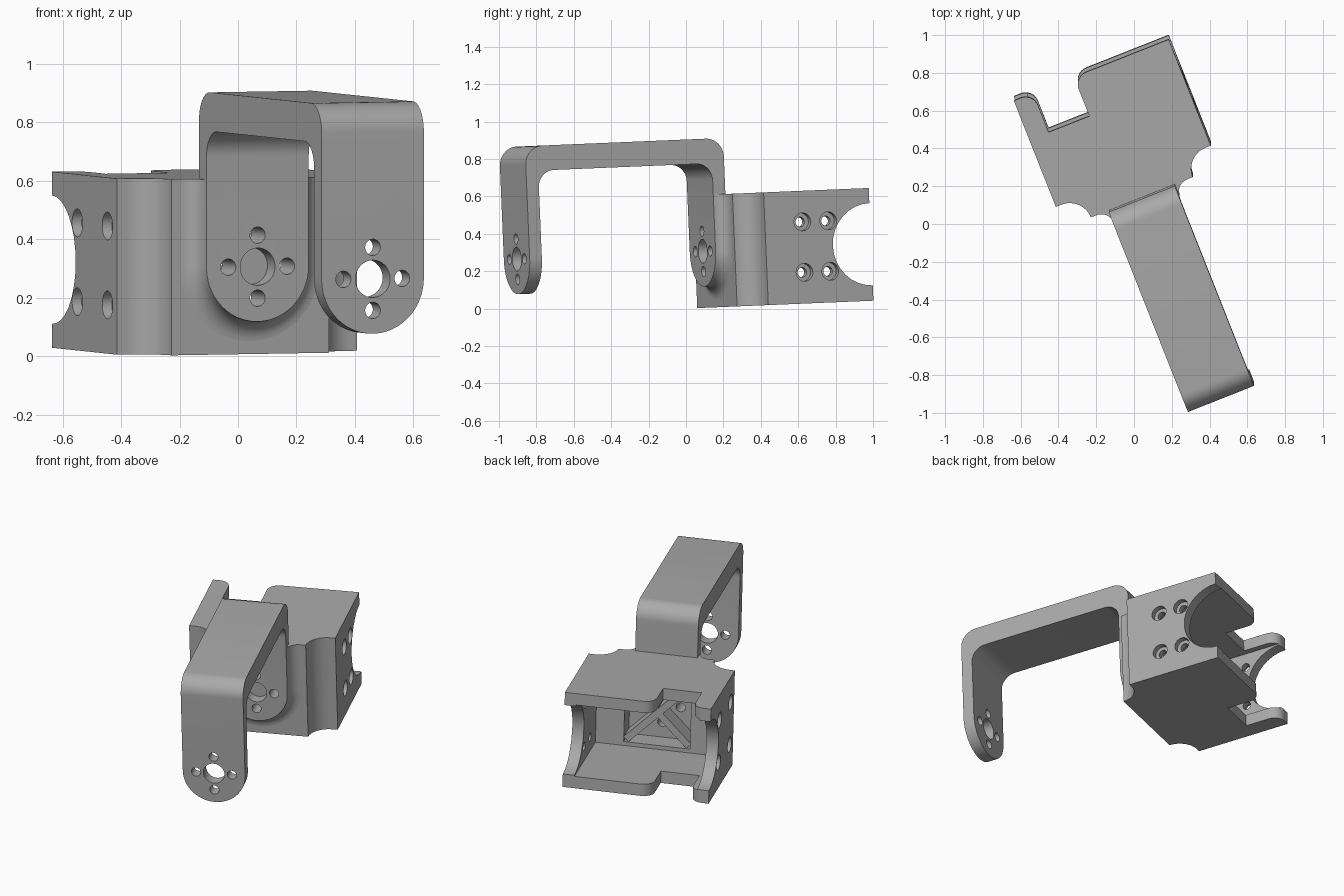
import bpy, bmesh
from math import sin, cos, pi, radians
from mathutils import Matrix

cube = bpy.data.objects.get("Cube")
if cube:
    bpy.data.objects.remove(cube, do_unlink=True)

grey = bpy.data.materials.new("grey_plastic")
grey.use_nodes = True
colour = (0.4, 0.4, 0.4, 1)
grey.diffuse_color = colour
grey.node_tree.nodes["Principled BSDF"].inputs["Base Color"].default_value = colour

POSE = Matrix.Rotation(radians(2.4), 4, 'X') @ Matrix.Rotation(radians(21.6), 4, 'Z')
MID_X, MID_Z = 0.1, 0.302           # shared axis of bracket and housing
LEFT, RIGHT = -0.342, 0.54          # housing sides
FRONT, BACK, TOP = 0.14, 0.865, 0.603
ARM_R = 0.188                       # half width of the arm
FACE, END = 0.07, -1.0              # inner face of the rear leg, far end of arm


def arc(cx, cy, r, a0, a1, n=12):
    angles = [radians(a0 + (a1 - a0) * i / n) for i in range(n + 1)]
    return [(cx + r * cos(a), cy + r * sin(a)) for a in angles]


def place(axis, p, d):
    a, b = p
    return {'x': (d, a, b), 'y': (a, d, b), 'z': (a, b, d)}[axis]


def make(name, bm):
    bmesh.ops.recalc_face_normals(bm, faces=bm.faces)
    mesh = bpy.data.meshes.new(name)
    bm.to_mesh(mesh)
    bm.free()
    mesh.materials.append(grey)
    ob = bpy.data.objects.new(name, mesh)
    bpy.context.collection.objects.link(ob)
    return ob


def prism(name, pts, axis, d0, d1):
    bm = bmesh.new()
    lo = [bm.verts.new(place(axis, p, d0)) for p in pts]
    hi = [bm.verts.new(place(axis, p, d1)) for p in pts]
    bm.faces.new(lo)
    bm.faces.new(hi)
    n = len(pts)
    for i in range(n):
        j = (i + 1) % n
        bm.faces.new((lo[i], lo[j], hi[j], hi[i]))
    return make(name, bm)


def rect(a0, a1, b0, b1):
    return [(a0, b0), (a1, b0), (a1, b1), (a0, b1)]


def rod(axis, a, b, r, d0, d1):
    return prism("cutter", arc(a, b, r, 0, 360, 32)[:-1], axis, d0, d1)


def combine(ob, tool, operation='DIFFERENCE'):
    mod = ob.modifiers.new("cut", 'BOOLEAN')
    mod.operation, mod.object, mod.solver = operation, tool, 'EXACT'
    graph = bpy.context.evaluated_depsgraph_get()
    mesh = bpy.data.meshes.new_from_object(ob.evaluated_get(graph))
    ob.modifiers.clear()
    ob.data = mesh
    bpy.data.objects.remove(tool, do_unlink=True)


def bolt_circle(ob, d0, d1):
    for i in range(4):
        a = i * pi / 2
        combine(ob, rod('y', MID_X + 0.108 * cos(a), MID_Z + 0.108 * sin(a), 0.028, d0, d1))


# Housing: outline with scooped front corners and a notched, open back
outline = [(LEFT, 0.26)] + arc(-0.31, FRONT, 0.12, 90, 0)
outline += arc(0.51, FRONT, 0.12, 180, 90) + [(RIGHT, 0.26), (RIGHT, BACK)]
outline += arc(0.07, 0.795, 0.07, 90, 180) + [(0, 0.642), (-0.232, 0.642)]
outline += arc(-0.302, 0.795, 0.07, 0, 90) + [(LEFT, BACK)]
housing = prism("housing", outline, 'z', 0, TOP)

# Cavity, front wall pocket and half-round side openings
combine(housing, prism("cutter", rect(-0.27, 0.47, 0.075, 0.53), 'y', 0.33, 1))
combine(housing, prism("cutter", rect(-0.1, 0.3, 0.1, 0.5), 'y', 0.2, 0.4))
combine(housing, rod('x', BACK, MID_Z, 0.22, -0.5, -0.225))
combine(housing, rod('x', BACK, MID_Z, 0.22, 0.44, 0.7))

# Counterbored screw holes in both sides
for ys, edge, inward in (((0.35, 0.63), LEFT, 1), ((0.476, 0.624), RIGHT, -1)):
    for y in ys:
        for z in (MID_Z - 0.135, MID_Z + 0.135):
            combine(housing, rod('x', y, z, 0.048, edge - inward * 0.1, edge + inward * 0.035))
            combine(housing, rod('x', y, z, 0.026, edge - inward * 0.1, edge + inward * 0.12))
bolt_circle(housing, 0, 0.28)
parts = [housing]

# Crossed ribs in the pocket
for side in (-1, 1):
    bar = []
    for t, s in ((-1, -1), (1, -1), (1, 1), (-1, 1)):
        along, across = t * 0.19, s * 0.015
        bar.append((MID_X + along - side * across, MID_Z + side * along + across))
    parts.append(prism("cross_rib", bar, 'y', 0.19, 0.32))

# U-shaped arm, rounded to a half circle at the leg ends
top, under = 0.903, 0.77
profile = [(END, 0)] + arc(END + 0.1, top - 0.1, 0.1, 180, 90)
profile += arc(FRONT - 0.1, top - 0.1, 0.1, 90, 0) + [(FRONT, 0), (FACE, 0)]
profile += arc(FACE - 0.09, under - 0.09, 0.09, 0, 90)
profile += arc(END + 0.16, under - 0.09, 0.09, 90, 180) + [(END + 0.07, 0)]
arm = prism("arm", profile, 'x', MID_X - 0.3, MID_X + 0.3)
stadium = arc(MID_X, MID_Z, ARM_R, 180, 360, 40)
stadium += [(MID_X + ARM_R, 1.2), (MID_X - ARM_R, 1.2)]
combine(arm, prism("cutter", stadium, 'y', -1.2, 0.3), 'INTERSECT')
for d0, d1 in ((END - 0.1, END + 0.12), (FACE - 0.1, FRONT + 0.05)):
    combine(arm, rod('y', MID_X, MID_Z, 0.064, d0, d1))
    bolt_circle(arm, d0, d1)
parts.append(arm)

# Concave blend between the rear leg and the housing front
bm = bmesh.new()
rows = []
R = FRONT - FACE
for i in range(9):
    a = i / 8 * pi / 2
    r, y = ARM_R + R * (1 - sin(a)), FRONT - R * (1 - cos(a))
    path = [(MID_X - r, TOP)] + arc(MID_X, MID_Z, r, 180, 360, 40) + [(MID_X + r, TOP)]
    rows.append([bm.verts.new(place('y', p, y)) for p in path])
for r0, r1 in zip(rows, rows[1:]):
    for j in range(len(r0) - 1):
        bm.faces.new((r0[j], r0[j + 1], r1[j + 1], r1[j]))
for k, sgn in ((0, -1), (-1, 1)):
    corner = bm.verts.new((MID_X + sgn * ARM_R, FRONT, TOP))
    bm.faces.new([row[k] for row in rows] + [corner])
parts.append(make("leg_blend", bm))

# Pose and shade
bpy.ops.object.select_all(action='DESELECT')
for ob in parts:
    ob.data.transform(POSE)
    ob.select_set(True)
bpy.context.view_layer.objects.active = housing
bpy.ops.object.shade_smooth_by_angle(angle=radians(30))
